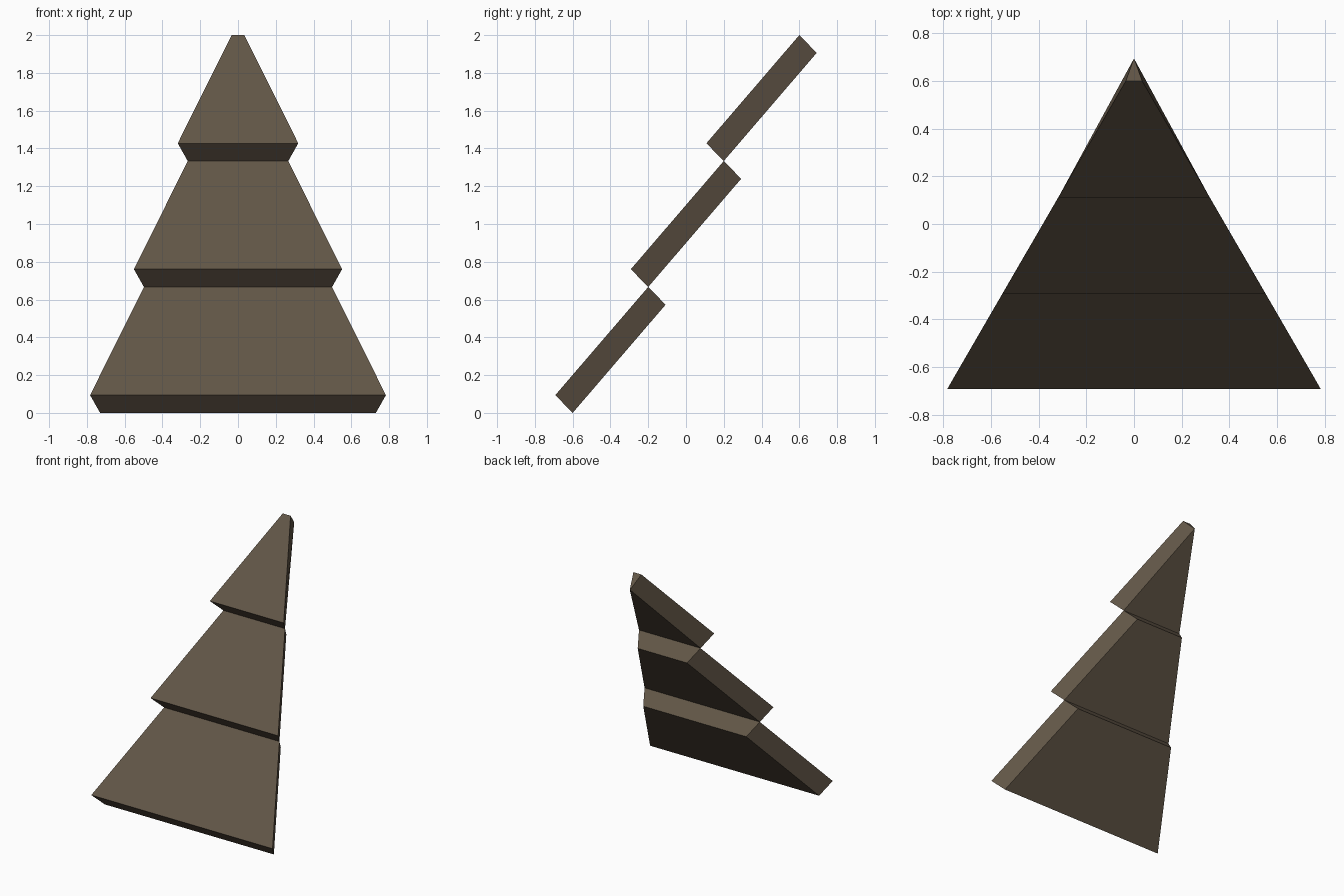
import bpy

if "Cube" in bpy.data.objects:
    bpy.data.objects.remove(bpy.data.objects["Cube"])

# single weathered brown colour
brown = bpy.data.materials.new("dark_brown_shingle")
brown.diffuse_color = (0.122, 0.093, 0.063, 1.0)
brown.use_nodes = True
brown.node_tree.nodes["Principled BSDF"].inputs["Base Color"].default_value = brown.diffuse_color

ROWS = 3
STEP_Y, STEP_Z = 0.4, 2.0 / 3.0   # offset from one row to the next
STEP_X = 0.232                    # narrowing per row
EDGE_Y, EDGE_Z, EDGE_X = 0.092, 0.094, 0.053   # slab thickness across the slope


def shingle_row(i):
    """One tilted, tapered slab of the triangular roof end."""
    y, z, w = -0.6 + STEP_Y * i, STEP_Z * i, 0.73 - STEP_X * i
    # side profile: (y, z, half width)
    profile = [
        (y - EDGE_Y, z + EDGE_Z, w + EDGE_X),                      # front lower edge
        (y, z, w),                                                 # back lower edge
        (y + STEP_Y + EDGE_Y, z + STEP_Z - EDGE_Z,
         max(w - STEP_X - EDGE_X, 0.001)),                         # back upper edge
        (y + STEP_Y, z + STEP_Z, w - STEP_X),                      # front upper edge
    ]
    verts = [(s * hw, py, pz) for s in (-1, 1) for py, pz, hw in profile]
    faces = [(0, 3, 2, 1), (4, 5, 6, 7)]
    faces += [(k, (k + 1) % 4, (k + 1) % 4 + 4, k + 4) for k in range(4)]
    name = f"roof_shingle_row_{i + 1}"
    mesh = bpy.data.meshes.new(name)
    mesh.from_pydata(verts, [], faces)
    mesh.materials.append(brown)
    mesh.update()
    obj = bpy.data.objects.new(name, mesh)
    bpy.context.collection.objects.link(obj)


# three overlapping rows climbing to the peak
for i in range(ROWS):
    shingle_row(i)
